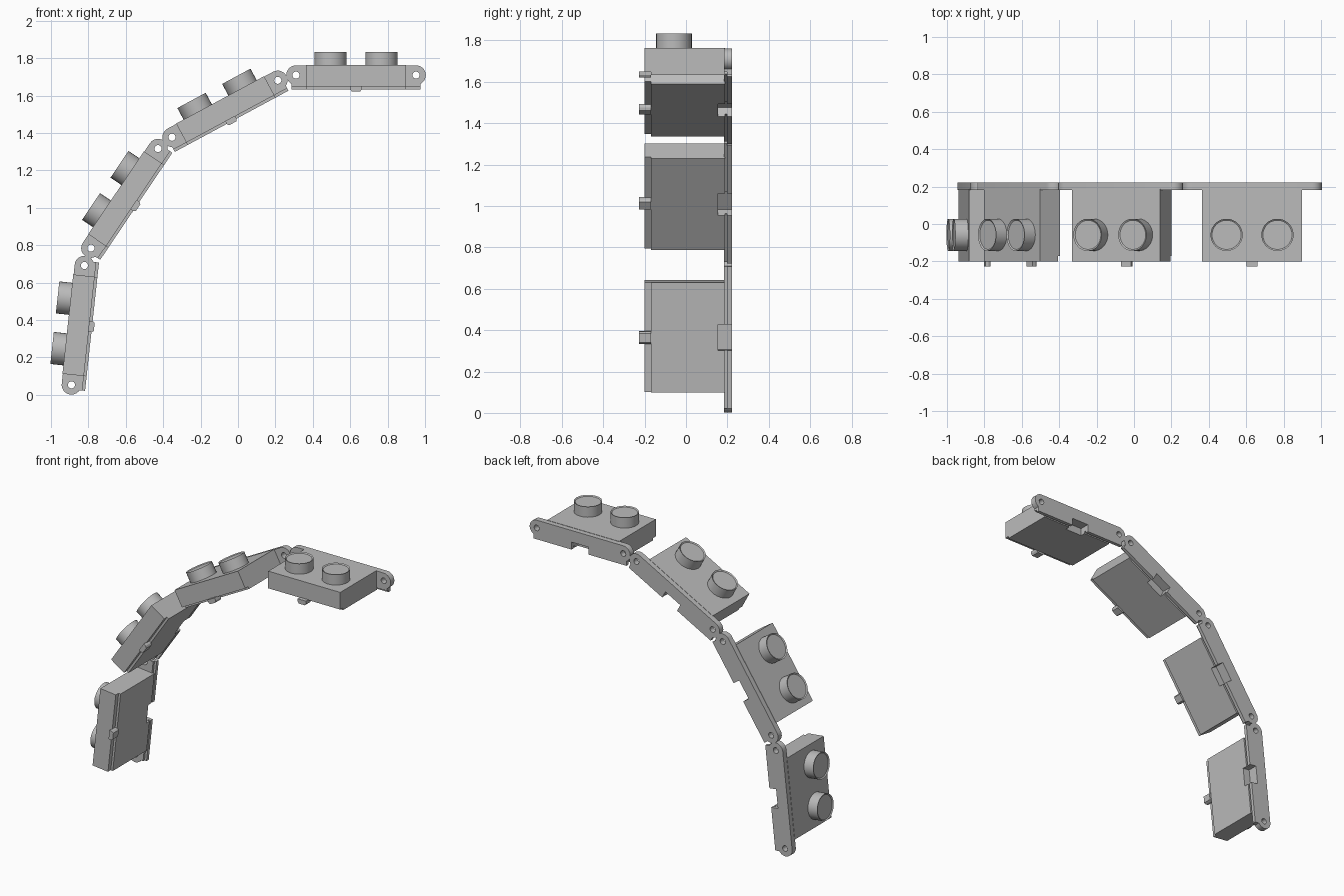
import bpy, bmesh, math
from mathutils import Matrix

if "Cube" in bpy.data.objects:
    bpy.data.objects.remove(bpy.data.objects["Cube"], do_unlink=True)

grey = bpy.data.materials.new("light_grey")
grey.use_nodes = True
COLOUR = (0.5, 0.5, 0.5, 1)
grey.diffuse_color = COLOUR
grey.node_tree.nodes["Principled BSDF"].inputs["Base Color"].default_value = COLOUR

TOP, BOTTOM, STEP = 0.054, -0.076, 0.015   # heights about the hinge line
HINGE, BODY, TAB = 0.321, 0.267, 0.345     # half lengths
FRONT, BACK, RAIL = -0.2, 0.222, 0.183     # depths


def make_object(name, bm):
    bmesh.ops.recalc_face_normals(bm, faces=bm.faces)
    mesh = bpy.data.meshes.new(name)
    bm.to_mesh(mesh)
    bm.free()
    mesh.materials.append(grey)
    obj = bpy.data.objects.new(name, mesh)
    bpy.context.collection.objects.link(obj)
    return obj


def extrude_profile(name, points, y0, y1):
    """Side profile of (x, z) points, extruded from y0 to y1."""
    bm = bmesh.new()
    face = bm.faces.new([bm.verts.new((x, y0, z)) for x, z in points])
    new = bmesh.ops.extrude_face_region(bm, geom=[face])["geom"]
    verts = [v for v in new if isinstance(v, bmesh.types.BMVert)]
    bmesh.ops.translate(bm, verts=verts, vec=(0, y1 - y0, 0))
    return make_object(name, bm)


def box(name, half, y0, y1, z0, z1):
    return extrude_profile(name, [(-half, z0), (half, z0), (half, z1), (-half, z1)], y0, y1)


def circle(cx, cz, radius, start=0, end=360, count=24):
    angles = [math.radians(start + (end - start) * i / count) for i in range(count + (end - start < 360))]
    return [(cx + radius * math.cos(a), cz + radius * math.sin(a)) for a in angles]


def combine(obj, others, operation):
    """Apply a boolean with each helper, then discard the helpers."""
    for other in others:
        mod = obj.modifiers.new("combine", "BOOLEAN")
        mod.operation, mod.solver, mod.object = operation, "EXACT", other
    bpy.context.view_layer.update()
    mesh = bpy.data.meshes.new_from_object(
        obj.evaluated_get(bpy.context.evaluated_depsgraph_get()))
    obj.modifiers.clear()
    obj.data = mesh
    for other in others:
        bpy.data.objects.remove(other, do_unlink=True)
    return obj


def rail_profile(bottom):
    """Long bar with rounded hinge ends."""
    right = [(TAB, bottom)] + circle(HINGE, 0, 0.052, -62, 90, 12)
    return right + [(-x, z) for x, z in reversed(right)]


# Slab with a stepped front underside
slab_points = [(-BODY, TOP), (BODY, TOP), (BODY, BOTTOM), (-BODY, BOTTOM)]
body = extrude_profile("body", slab_points, FRONT, RAIL + 0.005)
front_step = box("front_step", 0.5, FRONT - 0.1, FRONT + 0.03, BOTTOM - 0.1, BOTTOM + STEP)

# Hinge rail, its inner layer stepped like the slab
rail = extrude_profile("hinge_rail", rail_profile(BOTTOM), RAIL, BACK)
rail_step = box("rail_step", 0.5, RAIL - 0.1, RAIL + 0.016, BOTTOM - 0.1, BOTTOM + STEP)
holes = [extrude_profile("pin_hole", circle(s * HINGE, 0, 0.019), RAIL - 0.1, BACK + 0.1)
         for s in (-1, 1)]


def latch_notch():
    return box("latch_notch", 0.063, 0.155, BACK + 0.1, BOTTOM - 0.1, BOTTOM + 0.05)


combine(body, [front_step, latch_notch()], "DIFFERENCE")
combine(rail, [rail_step, latch_notch()] + holes, "DIFFERENCE")

# Small chamfered latch on the front edge
latch_points = [(-0.03, BOTTOM + 0.018), (0.03, BOTTOM + 0.018), (0.03, BOTTOM),
                (0.022, BOTTOM - 0.012), (-0.022, BOTTOM - 0.012), (-0.03, BOTTOM)]
latch = extrude_profile("front_latch", latch_points, -0.226, FRONT + 0.031)


# Round stud with a thin raised rim
def make_stud():
    bm = bmesh.new()
    bmesh.ops.create_cone(bm, cap_ends=True, segments=32, radius1=0.086, radius2=0.086,
                          depth=0.07, matrix=Matrix.Translation((0, 0, 0.035)))
    cap = max(bm.faces, key=lambda f: f.calc_center_median().z)
    bmesh.ops.inset_region(bm, faces=[cap], thickness=0.008)
    bmesh.ops.translate(bm, verts=cap.verts, vec=(0, 0, -0.006))
    return make_object("stud", bm)


stud = make_stud()
parts = [(body, (0, 0, 0)), (rail, (0, 0, 0)), (latch, (0, 0, 0))]
parts += [(stud, (s * 0.136, -0.058, TOP)) for s in (-1, 1)]

for obj in (rail, stud):
    bpy.ops.object.select_all(action="DESELECT")
    obj.select_set(True)
    bpy.context.view_layer.objects.active = obj
    bpy.ops.object.shade_smooth_by_angle(angle=math.radians(30))

# Four links laid along an arch: centre x, centre z, tilt
links = [(-0.856, 0.372, 83.8), (-0.607, 1.050, 56.0), (-0.070, 1.529, 28.3), (0.631, 1.709, 0.0)]
for number, (x, z, tilt) in enumerate(links, 1):
    place = Matrix.Translation((x, 0, z)) @ Matrix.Rotation(-math.radians(tilt), 4, "Y")
    for part, offset in parts:
        copy = bpy.data.objects.new(f"link_{number}_{part.name}", part.data)
        copy.matrix_world = place @ Matrix.Translation(offset)
        bpy.context.collection.objects.link(copy)

for part in (body, rail, latch, stud):
    bpy.data.objects.remove(part, do_unlink=True)
